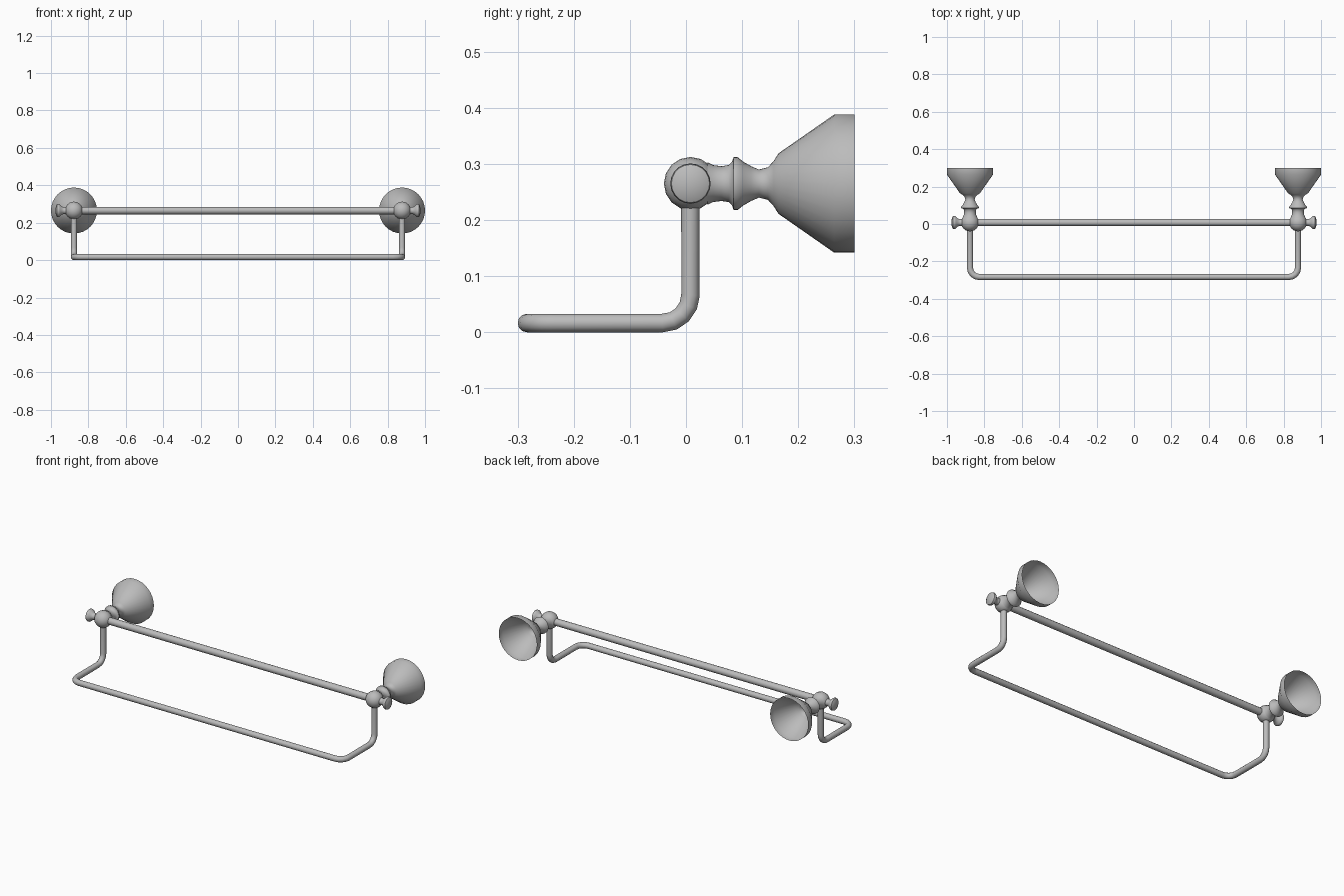
import bpy, bmesh, math
from mathutils import Vector

if "Cube" in bpy.data.objects:
    bpy.data.objects.remove(bpy.data.objects["Cube"])

# One brushed metal colour for everything
metal = bpy.data.materials.new("brushed_metal")
metal.use_nodes = True
GREY = (0.5, 0.5, 0.5, 1)
metal.diffuse_color = GREY
metal.node_tree.nodes["Principled BSDF"].inputs["Base Color"].default_value = GREY

POST_X, BAR_Y, BAR_Z = 0.877, 0.008, 0.265


def finish(obj, angle=45):
    obj.data.materials.append(metal)
    bpy.ops.object.select_all(action='DESELECT')
    obj.select_set(True)
    bpy.context.view_layer.objects.active = obj
    bpy.ops.object.shade_smooth_by_angle(angle=math.radians(angle))


def lathe(name, origin, axis, profile, sides):
    """Turn (distance, radius) points around an axis; radius 0 closes the end."""
    bm = bmesh.new()
    turn = Vector((0, 0, 1)).rotation_difference(Vector(axis))
    pts = [bm.verts.new(Vector(origin) + turn @ Vector((r, 0, d))) for d, r in profile]
    edges = [bm.edges.new(pair) for pair in zip(pts, pts[1:])]
    bmesh.ops.spin(bm, geom=pts + edges, cent=origin, axis=axis,
                   angle=math.tau, steps=sides, use_duplicate=False)
    bmesh.ops.remove_doubles(bm, verts=bm.verts, dist=0.0001)
    bmesh.ops.recalc_face_normals(bm, faces=bm.faces)
    mesh = bpy.data.meshes.new(name)
    bm.to_mesh(mesh)
    bm.free()
    obj = bpy.data.objects.new(name, mesh)
    bpy.context.collection.objects.link(obj)
    finish(obj)


def rounded(points, radius, steps=4):
    """Replace the inner corners of a right-angled path by arcs."""
    path = [Vector(points[0])]
    for a, b, c in zip(points, points[1:], points[2:]):
        a, b, c = Vector(a), Vector(b), Vector(c)
        u, v = (a - b).normalized(), (c - b).normalized()
        centre = b + (u + v) * radius
        for i in range(steps + 1):
            t = math.pi / 2 * i / steps
            path.append(centre - v * radius * math.cos(t) - u * radius * math.sin(t))
    return path + [Vector(points[-1])]


def tube(name, path, radius):
    curve = bpy.data.curves.new(name, 'CURVE')
    curve.dimensions = '3D'
    curve.bevel_depth = radius
    curve.bevel_resolution = 4
    spline = curve.splines.new('POLY')
    spline.points.add(len(path) - 1)
    for p, co in zip(spline.points, path):
        p.co = (*co, 1)
    obj = bpy.data.objects.new(name, curve)
    bpy.context.collection.objects.link(obj)
    bpy.ops.object.select_all(action='DESELECT')
    obj.select_set(True)
    bpy.context.view_layer.objects.active = obj
    bpy.ops.object.convert(target='MESH')
    finish(bpy.context.object)


# Turned profiles, measured outward from the ball joint
mount = [(0.03, 0.038), (0.04, 0.033), (0.055, 0.031), (0.068, 0.033), (0.074, 0.039),
         (0.077, 0.047), (0.084, 0.047), (0.094, 0.039), (0.108, 0.031), (0.122, 0.025),
         (0.138, 0.029), (0.148, 0.04), (0.157, 0.054), (0.256, 0.123), (0.292, 0.123)]
finial = [(0.035, 0.022), (0.052, 0.018), (0.064, 0.021), (0.075, 0.032),
          (0.083, 0.036), (0.091, 0.034), (0.097, 0.022), (0.099, 0)]
BALL = 0.0475
ball = [(-BALL * math.cos(math.pi * i / 12), BALL * math.sin(math.pi * i / 12))
        for i in range(13)]

# Wall mounts with open bells, ball joints and end finials
for label, side in (("left", 1), ("right", -1)):
    joint = (side * POST_X, BAR_Y, BAR_Z)
    lathe(label + "_wall_mount", joint, (0, 1, 0), mount, 32)
    lathe(label + "_ball_joint", joint, (1, 0, 0), ball, 16)
    lathe(label + "_end_finial", joint, (side, 0, 0), finial, 20)

# Straight upper bar between the joints
tube("upper_bar", [(-POST_X, BAR_Y, BAR_Z), (POST_X, BAR_Y, BAR_Z)], 0.02)

# Lower rail bent down, forward and across
LOW_Z, FRONT_Y = 0.0165, -0.2835
corners = [(-POST_X, BAR_Y, BAR_Z), (-POST_X, BAR_Y, LOW_Z), (-POST_X, FRONT_Y, LOW_Z),
           (POST_X, FRONT_Y, LOW_Z), (POST_X, BAR_Y, LOW_Z), (POST_X, BAR_Y, BAR_Z)]
tube("lower_rail", rounded(corners, 0.05), 0.0165)
